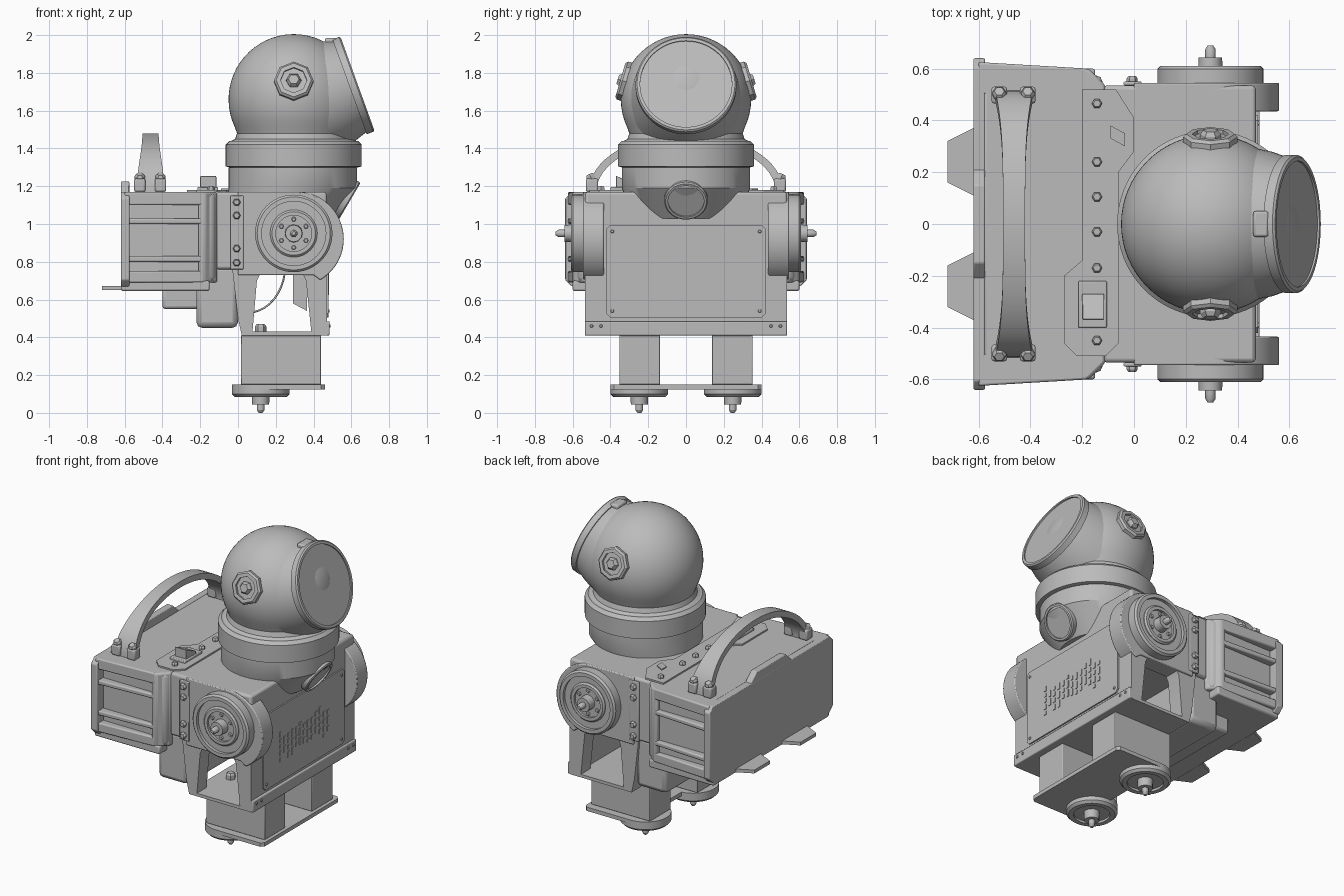
import bpy, bmesh, random
from math import sin, cos, pi, radians
from mathutils import Vector, Matrix

if "Cube" in bpy.data.objects:
    bpy.data.objects.remove(bpy.data.objects["Cube"])

# Shared directions and landmarks
X, Y, Z = [row.copy() for row in Matrix.Identity(3)]
TOP, HALF = 1.17, .535
FRONT, WAIST, HEM = .47, .76, .41
PACK_BACK, PACK_LOW, PACK_HALF = -.6, .69, .6
HEAD, HEAD_RADIUS = Vector((.295, 0, 1.66)), .345
SHOULDER = Vector((.295, HALF, .95))
FOOT = Vector((.12, .247, .15))

grey = bpy.data.materials.new("plain_grey")
grey.use_nodes = True
grey.diffuse_color = (.5, .5, .5, 1)
grey.node_tree.nodes["Principled BSDF"].inputs["Base Color"].default_value = grey.diffuse_color


def loft(name, rings, bevel=0):
    """Join equal-sized closed rings of points and cap both ends."""
    bm = bmesh.new()
    loops = [[bm.verts.new(point) for point in ring] for ring in rings]
    for low, high in zip(loops, loops[1:]):
        for i in range(len(low)):
            bm.faces.new((low[i - 1], low[i], high[i], high[i - 1]))
    bm.faces.new(loops[0])
    bm.faces.new(loops[-1])
    bmesh.ops.recalc_face_normals(bm, faces=bm.faces)
    mesh = bpy.data.meshes.new(name)
    bm.to_mesh(mesh)
    bm.free()
    mesh.materials.append(grey)
    mesh.shade_smooth()
    mesh.set_sharp_from_angle(angle=radians(32))
    part = bpy.data.objects.new(name, mesh)
    bpy.context.collection.objects.link(part)
    if bevel:
        modifier = part.modifiers.new("edge_bevel", 'BEVEL')
        modifier.width, modifier.segments = bevel, 2
    return part


def mirrored(*parts):
    """Repeat parts on the other side of the model."""
    for part in parts:
        modifier = part.modifiers.new("other_side", 'MIRROR')
        modifier.use_axis = (False, True, False)


def prism(name, outline, axis, start, end, bevel=0):
    """Extrude a flat outline along one axis."""
    def place(point, height):
        coords = list(point)
        coords.insert("xyz".index(axis), height)
        return coords
    return loft(name, [[place(p, h) for p in outline] for h in (start, end)], bevel)


def chamfered(left, right, low, high, cut):
    return [(left + cut, low), (right - cut, low), (right, low + cut), (right, high - cut),
            (right - cut, high), (left + cut, high), (left, high - cut), (left, low + cut)]


def box(name, x, y, z, bevel=0):
    """A single y value means a box that spans both sides."""
    near, far = y if isinstance(y, tuple) else (-y, y)
    return prism(name, [(x[0], near), (x[1], near), (x[1], far), (x[0], far)], 'z', *z, bevel)


def symmetric(half):
    return half + [(a, -b) for a, b in reversed(half)]


def lathe(name, origin, direction, profile, sides=48):
    """Revolve (radius, height) pairs about a direction."""
    turn = direction.to_track_quat('Z', 'Y')
    spokes = [2 * pi * i / sides for i in range(sides)]
    return loft(name, [[origin + turn @ Vector((r * cos(a), r * sin(a), h)) for a in spokes]
                       for r, h in profile])


def rimmed_disc(name, origin, direction, radius, depth, lip, sink, sides=48):
    edge, inner, floor = lip / 3, radius - lip, depth - sink
    return lathe(name, origin, direction,
                 [(radius, 0), (radius, depth - edge), (radius - edge, depth), (inner, depth),
                  (inner, floor), (inner / 9, floor)], sides)


def axle(name, origin, direction, radius, length):
    step, tip = length * .7, radius * .4
    return lathe(name, origin, direction,
                 [(radius, 0), (radius * .9, step), (tip, step), (tip, length * .9), (tip / 2, length)], 12)


def bolt(name, at, direction, radius):
    return lathe(name, Vector(at), direction, [(radius, -radius), (radius, radius * .6), (radius * .7, radius)], 6)


# Helmet: dome flaring into a collar, over a sloping neck
angles = [radians(89 - 6 * i) for i in range(20)]
dome = [(HEAD_RADIUS * cos(a), HEAD_RADIUS * sin(a)) for a in angles]
lathe("helmet_dome", HEAD, Z, dome + [(.3, -.18), (.31, -.21), (.35, -.23), (.3, -.26)], 64)
lathe("neck_collar", HEAD, Z, [(.34, -.22), (.36, -.24), (.36, -.355), (.34, -.36)], 64)
spokes = [radians(6 * i) for i in range(60)]
loft("neck_base", [[(x + r * cos(a), r * sin(a), z) for a in spokes]
                   for x, r, z in ((.29, .34, 1.3), (.29, .34, 1.19), (.22, .28, 1.03))])
rimmed_disc("neck_cap", Vector((.47, 0, 1.19)), Vector((.85, 0, -.5)), .115, .14, .02, .01)

# Visor on a tapered hood
gaze = Vector((.94, 0, .34))
visor = Vector((.6, 0, 1.73))
lathe("visor_hood", visor, gaze, [(.31, -.24), (.3, -.18), (.28, -.08), (.25, .01)], 64)
rimmed_disc("visor_rim", visor - gaze * .01, gaze, .267, .045, .024, .008, 64)
box("visor_latch", (.46, .52), .05, (1.93, 1.985), .01)

# Ear bosses
ear_way = Vector((0, .95, .28))
ear = HEAD + ear_way * .29
mirrored(rimmed_disc("ear_boss", ear, ear_way, .105, .075, .035, .015, 8),
         bolt("ear_nut", ear + ear_way * .05, ear_way, .04))

# Torso
box("torso_core", (-.12, FRONT), HALF, (WAIST, TOP), .015)
box("torso_front_wall", (FRONT - .05, FRONT), HALF, (HEM, WAIST + .02))
box("torso_floor", (.02, FRONT), HALF, (HEM, HEM + .02))
box("torso_rear_block", (-.22, 0), .52, (.45, WAIST + .02), .03)
box("lower_front_strip", (FRONT - .02, FRONT + .015), HALF, (HEM, HEM + .075), .006)
prism("front_panel", chamfered(-.42, .42, .505, .995, .02), 'x', FRONT, FRONT + .009)
for z in (.54, .96):
    mirrored(bolt("panel_screw", (FRONT + .005, .39, z), X, .01))
for y in (.45, .5):
    mirrored(bolt("strip_screw", (FRONT + .01, y, HEM + .05), X, .01))

# Vent slots in irregular columns
random.seed(4)
for column in range(-6, 7):
    y, z = column * .041, random.uniform(.62, .69)
    while z < .8:
        height = random.uniform(.02, .05)
        box("vent_slot", (FRONT, FRONT + .013), (y - .009, y + .009), (z, z + height))
        z += height + .015

# Rounded shoulders and the forked side legs
curve = .25
arc = [(.31 + curve * cos(a), TOP - curve + curve * sin(a)) for a in [radians(6 * i) for i in range(-10, 16)]]
rear_leg = [(.02, HEM), (.075, HEM), (.1, .7), (.13, WAIST), (-.03, WAIST), (0, .5)]
front_leg = [(.39, HEM), (FRONT, HEM), (FRONT, WAIST), (.33, WAIST), (.36, .7)]
inside = HALF - .1
mirrored(prism("shoulder_plate", [(0, .73), (.4, .73)] + arc + [(0, TOP)], 'y', inside, HALF + .01, .006),
         prism("rear_leg_plate", rear_leg, 'y', inside, HALF),
         prism("front_leg_plate", front_leg, 'y', inside, HALF))

# Shoulder hubs with a ring of bolts
mirrored(rimmed_disc("shoulder_hub", SHOULDER, Y, .205, .075, .035, .02),
         rimmed_disc("hub_core", SHOULDER, Y, .125, .07, .03, .02),
         axle("hub_axle", SHOULDER, Y, .05, .155))
for i in range(6):
    a = pi * (i + .5) / 3
    mirrored(bolt("hub_bolt", SHOULDER + Vector((cos(a), .7, sin(a))) * .075, Y, .013))
mirrored(box("bolt_strip", (-.04, .03), (HALF, HALF + .015), (WAIST, TOP - .02), .005))
for z in (.795, .87, 1.045, 1.115):
    mirrored(bolt("strip_bolt", (-.007, HALF + .015, z), Y, .021))

# Inner strut and cable
prism("inner_strut", [(.29, .58), (.365, .54), (.37, WAIST), (.29, WAIST)], 'y', -.12, .12)
cable = bpy.data.curves.new("cable", 'CURVE')
cable.dimensions, cable.bevel_depth = '3D', .005
spline = cable.splines.new('POLY')
spline.points.add(10)
for i, point in enumerate(spline.points):
    a = pi * i / 20
    point.co = (.05 + .2 * sin(a), .1, .78 - .25 * cos(a), 1)
cable.materials.append(grey)
bpy.context.collection.objects.link(bpy.data.objects.new("cable", cable))

# Backpack with ribbed ends, a raised back rim and a tray below
box("pack_core", (PACK_BACK, -.12), PACK_HALF - .025, (PACK_LOW, TOP), .03)
prism("pack_collar", symmetric([(-.21, PACK_HALF), (-.175, PACK_HALF), (-.11, HALF)]),
      'z', PACK_LOW, TOP, .012)
rib = [(PACK_BACK, .5), (PACK_BACK, PACK_HALF + .025), (-.18, PACK_HALF), (-.18, .5)]
for low, high in ((PACK_LOW, .75), (.8, .83), (1, 1.03), (1.1, TOP)):
    mirrored(prism("pack_rib", rib, 'z', low, high, .008))
prism("pack_back_rim", chamfered(-.64, .64, .67, TOP, .035), 'x', PACK_BACK - .02, PACK_BACK + .025, .006)
prism("pack_back_crest", [(-.22, TOP - .01), (.22, TOP - .01), (.15, 1.225), (-.15, 1.225)],
      'x', PACK_BACK - .02, PACK_BACK + .025, .006)
box("pack_tray", (PACK_BACK - .02, -.15), PACK_HALF, (.645, .7), .01)
box("pack_lower_box", (-.4, -.2), .4, (.55, .66), .015)
tab = [(PACK_BACK, .1), (-.72, .16), (-.72, .32), (PACK_BACK, .38)]
mirrored(prism("tray_tab", tab, 'z', .65, .672))

# Carry handle: an arch that widens towards its bolted feet
sections = []
for i in range(33):
    a = pi * i / 32
    half_width = .043 + .03 * cos(a) ** 4
    sections.append([(-.463 + side * half_width, reach * cos(a), TOP + (reach - .205) * sin(a))
                     for reach, side in ((.475, -1), (.475, 1), (.515, 1), (.515, -1))])
loft("carry_handle", sections)
for x in (-.52, -.41):
    mirrored(box("handle_foot", (x - .03, x + .03), (.465, .53), (TOP, TOP + .07), .01),
             bolt("handle_bolt", (x, .5, TOP + .07), Y + Z * 2, .027))

# Top panel with bolts, badge and rocker switch
panel = [(-.2, .52), (-.07, .52), (0, .41), (0, .28), (-.06, .2), (-.06, -.46), (-.11, -.51),
         (-.22, -.51), (-.27, -.46), (-.27, -.2), (-.2, -.14)]
prism("top_panel", panel, 'z', TOP, TOP + .01)
for y in (.465, .24, .105, -.03, -.17, -.45):
    bolt("top_bolt", (-.143, y, TOP + .01), Z, .02)
prism("badge", [(-.035, .3), (-.035, .35), (-.09, .38), (-.09, .33)], 'z', TOP, TOP + .017)
box("switch_frame", (-.215, -.105), (-.4, -.22), (TOP, TOP + .025), .005)
prism("switch_rocker", [(-.37, TOP), (-.27, TOP), (-.27, TOP + .04), (-.37, TOP + .085)], 'x', -.2, -.115, .004)

# Lower legs, foot plate and round feet
prism("foot_plate", chamfered(.1, .46, -.4, .4, .02), 'z', FOOT.z - .025, FOOT.z)
mirrored(box("lower_leg", (.015, .44), (.137, .352), (FOOT.z, HEM), .004),
         rimmed_disc("foot_disc", FOOT, -Z, .153, .065, .045, .015),
         axle("foot_axle", FOOT, -Z, .05, FOOT.z),
         bolt("floor_bolt", FOOT + Z * .29, Z, .03))
